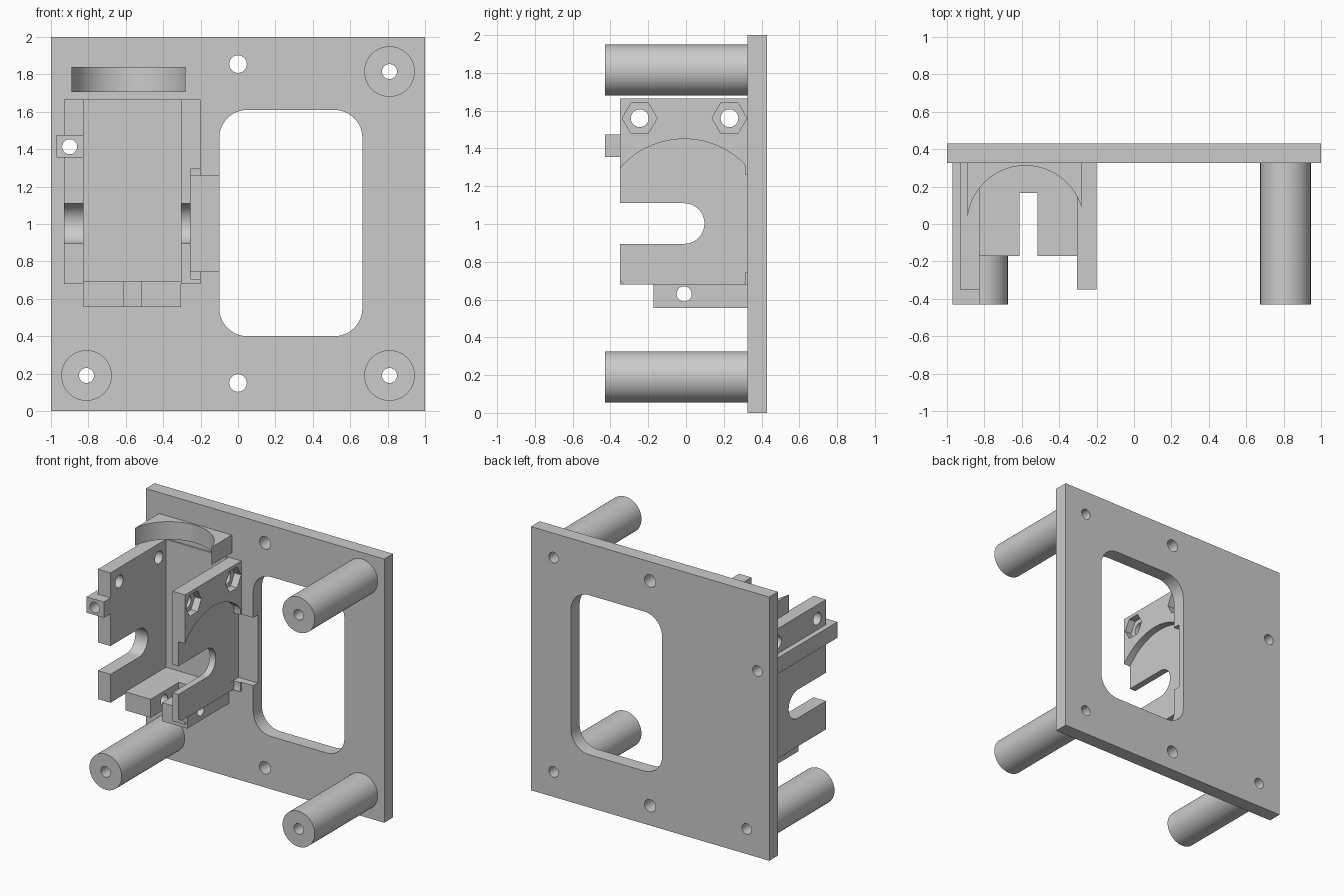
import bpy, bmesh, math

if "Cube" in bpy.data.objects:
    bpy.data.objects.remove(bpy.data.objects["Cube"])


def prism(name, pts, axis, a, b):
    """Extrude a 2D profile along an axis: x -> (y,z), y -> (x,z), z -> (x,y)."""
    place = {'x': lambda u, v, d: (d, u, v),
             'y': lambda u, v, d: (u, d, v),
             'z': lambda u, v, d: (u, v, d)}[axis]
    bm = bmesh.new()
    lo = [bm.verts.new(place(u, v, a)) for u, v in pts]
    hi = [bm.verts.new(place(u, v, b)) for u, v in pts]
    bm.faces.new(lo)
    bm.faces.new(hi)
    n = len(pts)
    for i in range(n):
        j = (i + 1) % n
        bm.faces.new((lo[i], lo[j], hi[j], hi[i]))
    bmesh.ops.recalc_face_normals(bm, faces=bm.faces)
    me = bpy.data.meshes.new(name)
    bm.to_mesh(me)
    bm.free()
    ob = bpy.data.objects.new(name, me)
    bpy.context.collection.objects.link(ob)
    return ob


def arc(cx, cy, r, start, end, n):
    return [(cx + r * math.cos(math.radians(start + (end - start) * i / n)),
             cy + r * math.sin(math.radians(start + (end - start) * i / n)))
            for i in range(n + 1)]


def circle(cx, cy, r, n=48):
    return arc(cx, cy, r, 0, 360, n)[:-1]


def rect(u0, u1, v0, v1):
    return [(u0, v0), (u1, v0), (u1, v1), (u0, v1)]


def box(name, x0, x1, y0, y1, z0, z1):
    return prism(name, rect(x0, x1, y0, y1), 'z', z0, z1)


def combine(ob, tools, op='DIFFERENCE'):
    """Apply booleans one by one and remove the helper objects."""
    for t in tools:
        t.hide_render = True
        m = ob.modifiers.new('bool', 'BOOLEAN')
        m.operation, m.solver, m.object = op, 'EXACT', t
        bpy.context.view_layer.objects.active = ob
        bpy.ops.object.modifier_apply(modifier=m.name)
        bpy.data.objects.remove(t)


def hole(axis, u, v, r, a, b, n=48):
    return prism('cutter', circle(u, v, r, n), axis, a, b)


def gear_pocket():
    return box('cutter', -0.26, -0.09, 0.28, 0.38, 0.745, 1.26)


FRONT, FACE, BACK = -0.43, 0.325, 0.43
POSTS = [(0.81, 1.815), (0.81, 0.19), (-0.81, 0.19)]
parts = []

# Base plate with rounded window, bolt holes and shallow pocket
plate = prism('base_plate', rect(-1, 1, 0, 2), 'y', FACE, BACK)
r = 0.15
window = (arc(0.665 - r, 1.61 - r, r, 0, 90, 12) + arc(-0.1 + r, 1.61 - r, r, 90, 180, 12)
          + arc(-0.1 + r, 0.4 + r, r, 180, 270, 12) + arc(0.665 - r, 0.4 + r, r, 270, 360, 12))
cuts = [prism('cutter', window, 'y', 0.2, 0.6), gear_pocket()]
cuts += [hole('y', 0, z, 0.047, 0.2, 0.6) for z in (0.15, 1.855)]
cuts += [hole('y', x, z, 0.04, 0.2, 0.6) for x, z in POSTS + [(-0.9, 1.413)]]
combine(plate, cuts)
parts.append(plate)

# Drilled standoff posts
for i, (x, z) in enumerate(POSTS):
    post = prism(f'standoff_{i + 1}', circle(x, z, 0.135, 64), 'y', FRONT, FACE)
    combine(post, [hole('y', x, z, 0.04, -0.6, 0.6)])
    parts.append(post)

# Side walls with an open axle slot and two bolt holes each
wall_profile = ([(-0.35, 0.68), (FACE, 0.68), (FACE, 1.665), (-0.35, 1.665), (-0.35, 1.11)]
                + arc(-0.01, 1.0025, 0.1075, 90, -90, 24) + [(-0.35, 0.895)])
BOLTS = (-0.245, 0.23)
left = prism('left_wall', wall_profile, 'x', -0.93, -0.825)
right = prism('right_wall', wall_profile, 'x', -0.305, -0.2)

# Drilled bar running along the left wall
bar = box('bar', -0.97, -0.825, FRONT, FACE, 1.355, 1.475)
combine(left, [bar], 'UNION')
combine(left, [hole('x', y, 1.56, 0.047, -1.1, -0.7) for y in BOLTS]
        + [hole('y', -0.9, 1.413, 0.04, -0.6, 0.6)])

# Right wall: hexagonal nut recesses, round wheel clearance and pocket
disc = [(min(y, 0.315), z) for y, z in circle(-0.01, 1.0, 0.45, 96)]
combine(right, [hole('x', y, 1.56, 0.047, -0.4, -0.1) for y in BOLTS]
        + [hole('x', y, 1.56, 0.092, -0.255, -0.1, 6) for y in BOLTS]
        + [prism('cutter', disc, 'x', -0.255, -0.1), gear_pocket()])
parts += [left, right]

# Thin backing between the walls
parts.append(box('back_pad', -0.825, -0.305, 0.315, FACE, 0.695, 1.665))

# Slotted floor block with a cross hole
floor = box('floor_block', -0.825, -0.305, -0.172, FACE, 0.555, 0.695)
combine(floor, [box('cutter', -0.613, -0.517, -0.4, 0.165, 0.4, 0.9),
                hole('x', -0.01, 0.63, 0.04, -1, -0.1)])
parts.append(floor)

# Top cradle with a concave round front
cradle = box('top_cradle', -0.89, -0.28, 0, FACE, 1.705, 1.84)
combine(cradle, [hole('z', -0.58, 0.0, 0.312, 1.6, 2.0, 96)])
parts.append(cradle)

# Smooth the round surfaces, keep edges sharp
bpy.ops.object.select_all(action='DESELECT')
for p in parts:
    p.select_set(True)
bpy.context.view_layer.objects.active = plate
bpy.ops.object.shade_smooth_by_angle(angle=math.radians(25))
